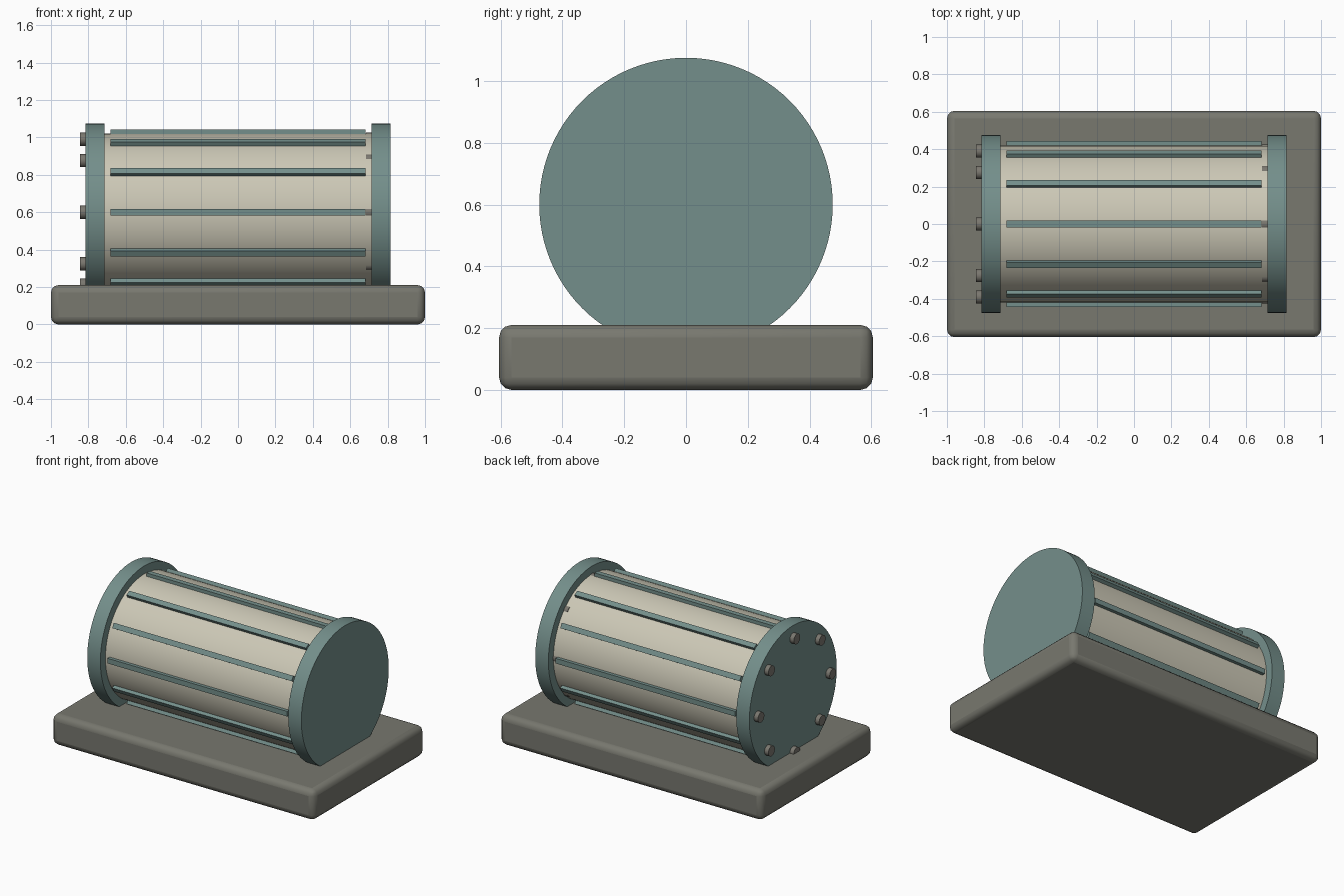
import bpy, math
from mathutils import Matrix

if "Cube" in bpy.data.objects:
    bpy.data.objects.remove(bpy.data.objects["Cube"])


def material(name, srgb):
    m = bpy.data.materials.new(name)
    lin = [((c / 255 + 0.055) / 1.055) ** 2.4 for c in srgb]
    m.diffuse_color = (*lin, 1)
    m.use_nodes = True
    m.node_tree.nodes["Principled BSDF"].inputs["Base Color"].default_value = m.diffuse_color
    return m


STONE = material("warm grey", (120, 120, 111))
CREAM = material("cream", (204, 200, 182))
TEAL = material("grey teal", (116, 143, 139))
STEEL = material("bolt grey", (122, 119, 111))

AXIS_Z = 0.60   # height of the drum axis


def finish(name, mat):
    ob = bpy.context.object
    ob.name = name
    ob.data.materials.append(mat)
    return ob


def box(name, size, loc, mat, tilt=0):
    bpy.ops.mesh.primitive_cube_add(size=1, location=loc)
    ob = finish(name, mat)
    ob.data.transform(Matrix.Diagonal((*size, 1)))
    ob.rotation_euler.x = tilt
    return ob


def x_cylinder(name, radius, length, loc, mat, sides):
    bpy.ops.mesh.primitive_cylinder_add(vertices=sides, radius=radius, depth=length, location=loc,
                                        rotation=(0, math.pi / 2, 0))
    ob = finish(name, mat)
    bpy.ops.object.shade_smooth_by_angle(angle=math.radians(35))
    return ob


# Rounded base slab
base = box("base", (2.0, 1.21, 0.21), (0, 0, 0.105), STONE)
bevel = base.modifiers.new("rounded_edges", 'BEVEL')
bevel.width = 0.04
bevel.segments = 3
bpy.ops.object.shade_smooth_by_angle(angle=math.radians(35))

# Drum housing
x_cylinder("drum", 0.42, 1.5, (0, 0, AXIS_Z), CREAM, 96)

# End flanges, each with a ring of bolts set towards -x
for side, sx in (("left", -1), ("right", 1)):
    x = sx * 0.765
    x_cylinder(side + "_flange", 0.475, 0.10, (x, 0, AXIS_Z), TEAL, 96)
    for i in range(8):
        a = i * math.tau / 8
        loc = (x - 0.05, 0.39 * math.cos(a), AXIS_Z + 0.39 * math.sin(a))
        x_cylinder(f"{side}_bolt_{i + 1}", 0.035, 0.06, loc, STEEL, 20)

# Cooling ribs around the drum
for i in range(12):
    a = i * math.tau / 12
    loc = (0, 0.42 * math.cos(a), AXIS_Z + 0.42 * math.sin(a))
    box(f"rib_{i + 1}", (1.366, 0.045, 0.035), loc, TEAL, a)
